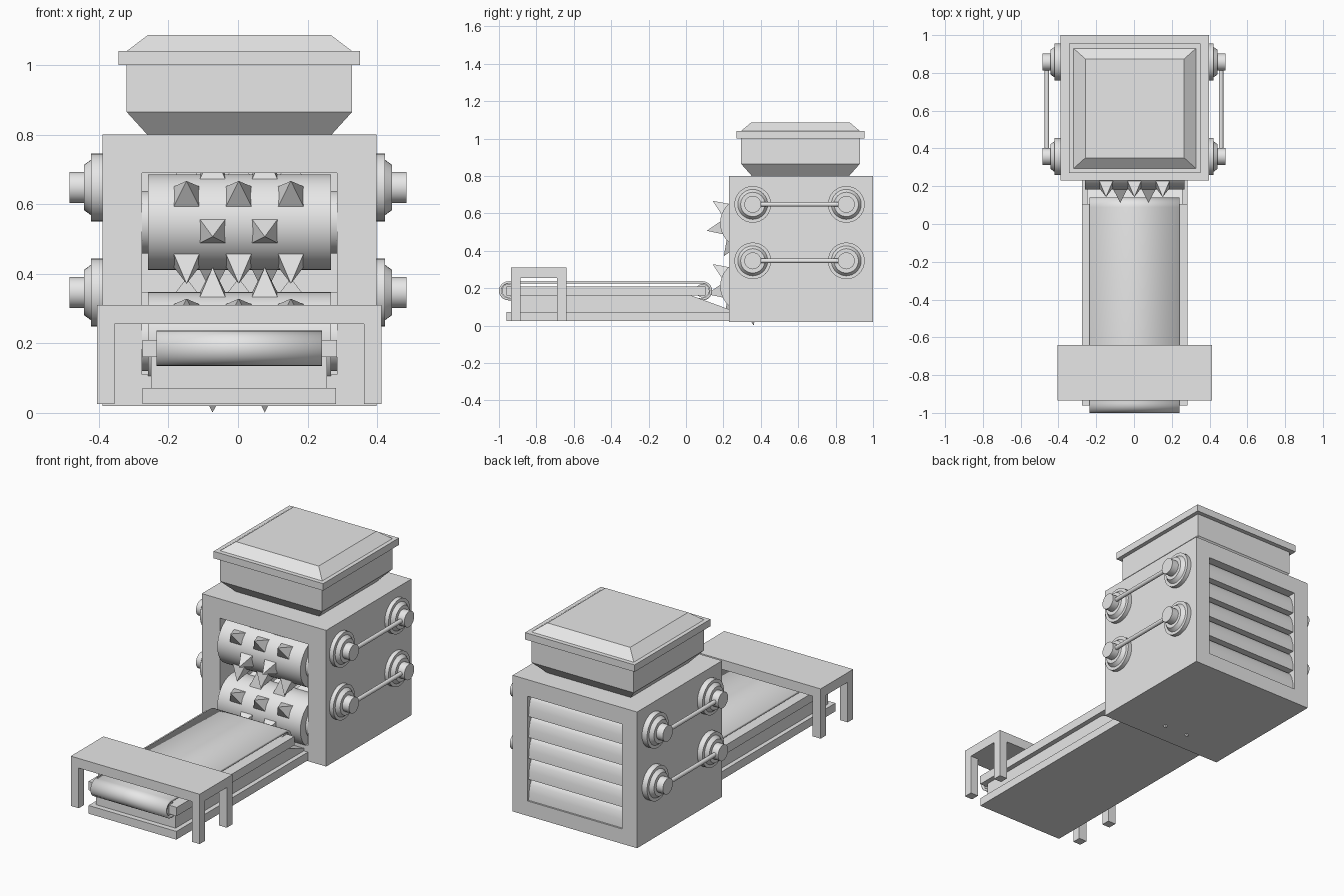
import bpy, bmesh
from math import radians, sin, cos, pi
from mathutils import Matrix, Vector

cube = bpy.data.objects.get("Cube")
if cube:
    bpy.data.objects.remove(cube, do_unlink=True)

grey = bpy.data.materials.new("machine_grey")
grey.use_nodes = True
grey.diffuse_color = (0.8, 0.8, 0.8, 1)
grey.node_tree.nodes["Principled BSDF"].inputs["Base Color"].default_value = (0.8, 0.8, 0.8, 1)

CX = 0.004  # centre line of the body


def finish(name, bm, smooth=False):
    bmesh.ops.recalc_face_normals(bm, faces=bm.faces)
    mesh = bpy.data.meshes.new(name)
    bm.to_mesh(mesh)
    bm.free()
    mesh.materials.append(grey)
    ob = bpy.data.objects.new(name, mesh)
    bpy.context.collection.objects.link(ob)
    if smooth:
        bpy.ops.object.select_all(action='DESELECT')
        ob.select_set(True)
        bpy.context.view_layer.objects.active = ob
        bpy.ops.object.shade_smooth_by_angle(angle=radians(35))
    return ob


def add_box(bm, x, y, z):
    size = Vector((x[1] - x[0], y[1] - y[0], z[1] - z[0]))
    mid = Vector((x[0] + x[1], y[0] + y[1], z[0] + z[1])) / 2
    bmesh.ops.create_cube(bm, size=1, matrix=Matrix.Translation(mid) @ Matrix.Diagonal((*size, 1)))


def box(name, x, y, z):
    bm = bmesh.new()
    add_box(bm, x, y, z)
    return finish(name, bm)


def add_lathe(bm, start, axis, rings, sides=32):
    """Stack of (distance, radius) rings along an axis."""
    rot = Vector((0, 0, 1)).rotation_difference(Vector(axis)).to_matrix()
    loops = []
    for d, r in rings:
        loops.append([bm.verts.new(Vector(start) + rot @ Vector(
            (r * cos(2 * pi * i / sides), r * sin(2 * pi * i / sides), d))) for i in range(sides)])
    for a, b in zip(loops, loops[1:]):
        for i in range(sides):
            j = (i + 1) % sides
            bm.faces.new((a[i], a[j], b[j], b[i]))
    bm.faces.new(loops[0][::-1])
    bm.faces.new(loops[-1])


def prism(name, profile, x0, x1, caps=True, closed=True, smooth=False):
    """Extrude a (y, z) profile along x."""
    bm = bmesh.new()
    a, b = ([bm.verts.new((x, y, z)) for y, z in profile] for x in (x0, x1))
    n = len(profile)
    for i in range(n if closed else n - 1):
        j = (i + 1) % n
        bm.faces.new((a[i], a[j], b[j], b[i]))
    if caps:
        bm.faces.new(a[::-1])
        bm.faces.new(b)
    return finish(name, bm, smooth)


# Housing with a tunnel through it and a shallow frame recess at the back
housing = box("housing", (-0.39, 0.398), (0.23, 1.0), (0.02, 0.80))
cutters = [box("tunnel_cutter", (-0.276, 0.284), (0.1, 1.1), (0.11, 0.69)),
           box("back_cutter", (-0.296, 0.304), (0.94, 1.1), (0.105, 0.705))]
for c in cutters:
    mod = housing.modifiers.new("opening", 'BOOLEAN')
    mod.operation, mod.solver, mod.object = 'DIFFERENCE', 'EXACT', c
bpy.context.view_layer.update()
cut = bpy.data.meshes.new_from_object(housing.evaluated_get(bpy.context.evaluated_depsgraph_get()))
housing.modifiers.clear()
housing.data = cut
for c in cutters:
    bpy.data.objects.remove(c, do_unlink=True)

# Louvre slats across the back
pitch = 0.12
for k in range(5):
    z = 0.105 + k * pitch
    arc = [(0.945 + 0.045 * sin(t * pi / 8), z + pitch * cos(t * pi / 8)) for t in range(5)]
    prism(f"louvre_slat_{k + 1}", arc + [(0.94, z)], -0.296, 0.304, smooth=True)

# Hopper: square rings of (half width, half depth, height), joined upwards
bm = bmesh.new()
rings = [(0.265, 0.26, 0.80), (0.324, 0.318, 0.865), (0.324, 0.318, 1.0), (0.347, 0.343, 1.0),
         (0.347, 0.343, 1.04), (0.324, 0.318, 1.04), (0.262, 0.262, 1.087)]
loops = [[bm.verts.new((CX + sx * w, 0.612 + sy * d, z))
          for sx, sy in ((-1, -1), (1, -1), (1, 1), (-1, 1))] for w, d, z in rings]
for a, b in zip(loops, loops[1:]):
    for i in range(4):
        bm.faces.new((a[i], a[i - 3], b[i - 3], b[i]))
bm.faces.new(loops[0])
bm.faces.new(loops[-1])
finish("hopper", bm)

# Crushing rollers with alternating rows of three and two spikes
RY, RR = 0.32, 0.1375
for label, rz in (("upper", 0.5485), ("lower", 0.21)):
    bm = bmesh.new()
    add_lathe(bm, (CX - 0.285, RY, rz), (1, 0, 0), [(0, 0.09), (0.022, 0.09), (0.022, RR),
              (0.548, RR), (0.548, 0.09), (0.57, 0.09)], 48)
    finish(label + "_roller", bm, True)
    bm = bmesh.new()
    for row in range(8):
        ang = radians(78.7 - 45 * row)
        out = Vector((0, -cos(ang), sin(ang)))
        side = Vector((0, sin(ang), cos(ang)))
        for x in ((-0.075, 0.075) if row % 2 == 0 else (-0.15, 0, 0.15)):
            mid = Vector((x + 0.002, RY, rz))
            base = [bm.verts.new(mid + out * (RR - 0.008) + Vector((sx * 0.038, 0, 0)) + side * sy * 0.036)
                    for sx, sy in ((-1, -1), (1, -1), (1, 1), (-1, 1))]
            tip = bm.verts.new(mid + out * 0.213)
            bm.faces.new(base)
            for i in range(4):
                bm.faces.new((base[i], base[i - 3], tip))
    finish(label + "_roller_spikes", bm)

# Side wheels joined by drive rods
for side, sign, wall in (("left", 1, 0.397), ("right", -1, 0.389)):
    reach = 0.485 - wall
    for level, z in (("upper", 0.648), ("lower", 0.346)):
        for end, y in (("front", 0.357), ("rear", 0.857)):
            bm = bmesh.new()
            add_lathe(bm, (sign * wall, y, z), (sign, 0, 0), [
                (-0.01, 0.098), (reach - 0.063, 0.098), (reach - 0.063, 0.08), (reach - 0.042, 0.065),
                (reach - 0.042, 0.045), (reach, 0.045)])
            finish(f"{side}_{level}_{end}_wheel", bm, True)
        bm = bmesh.new()
        add_lathe(bm, (sign * 0.461, 0.38, z), (0, 1, 0), [(0, 0.012), (0.455, 0.012)], 16)
        finish(f"{side}_{level}_rod", bm, True)

# Conveyor: base slab, sloped bed, side frame
box("conveyor_base", (-0.275, 0.282), (-0.96, 0.235), (0.025, 0.072))
prism("conveyor_bed", [(-0.93, 0.072), (0.235, 0.072), (0.235, 0.085), (0.03, 0.16), (-0.93, 0.16)],
      -0.25, 0.256)
box("conveyor_frame", (-0.275, 0.284), (-0.96, 0.105), (0.16, 0.21))

# Belt loop with a roller inside each end
BZ, BR, Y0, Y1 = 0.186, 0.051, -0.949, 0.089
loop = [(Y1 + BR * cos(radians(a)), BZ + BR * sin(radians(a))) for a in range(-90, 91, 15)]
loop += [(Y0 + BR * cos(radians(a)), BZ + BR * sin(radians(a))) for a in range(90, 271, 15)]
belt = prism("conveyor_belt", loop, -0.235, 0.241, caps=False, smooth=True)
solid = belt.modifiers.new("thickness", 'SOLIDIFY')
solid.thickness, solid.offset = 0.013, -1
for label, y in (("front", Y0), ("rear", Y1)):
    bm = bmesh.new()
    add_lathe(bm, (-0.23, y, BZ), (1, 0, 0), [(0, 0.036), (0.466, 0.036)], 24)
    finish(f"belt_{label}_roller", bm, True)

# Arch over the front end of the belt
box("arch_top", (-0.405, 0.412), (-0.935, -0.64), (0.255, 0.31))
for side, x in (("right", -0.405), ("left", 0.362)):
    for end, y in (("front", -0.935), ("rear", -0.69)):
        box(f"arch_{side}_{end}_leg", (x, x + 0.05), (y, y + 0.05), (0.025, 0.255))
